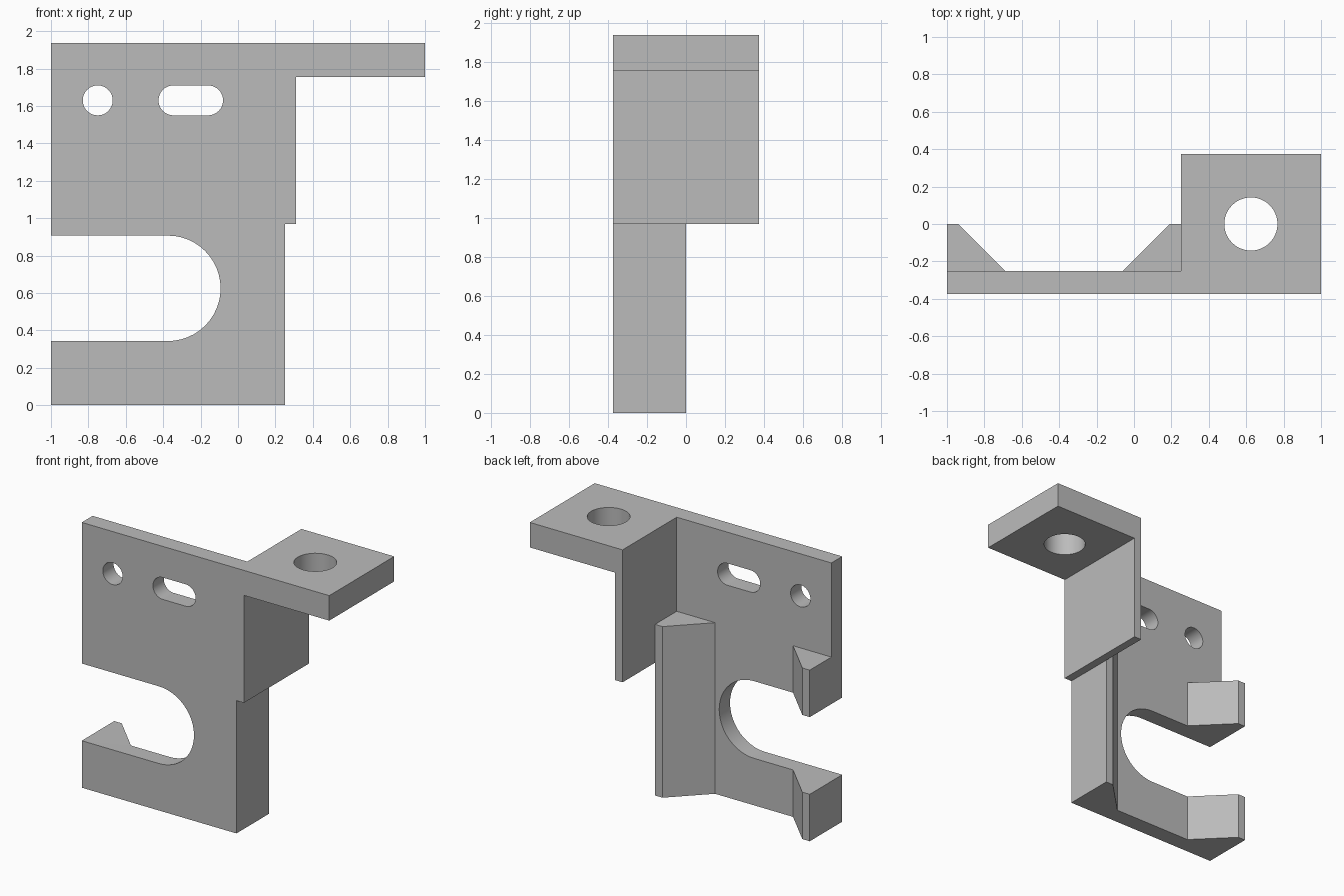
import bpy, bmesh, math
from mathutils import Vector

cube = bpy.data.objects.get("Cube")
if cube:
    bpy.data.objects.remove(cube)

grey = bpy.data.materials.new("plain_grey")
grey.use_nodes = True
colour = (0.5, 0.5, 0.5, 1)
grey.diffuse_color = colour
grey.node_tree.nodes["Principled BSDF"].inputs["Base Color"].default_value = colour


def prism(name, outline, start, end, axis):
    """Extrude a 2D outline: (x, z) along y, or (x, y) along z."""
    def place(p, d):
        return (p[0], d, p[1]) if axis == "y" else (p[0], p[1], d)
    bm = bmesh.new()
    face = bm.faces.new([bm.verts.new(place(p, start)) for p in outline])
    made = bmesh.ops.extrude_face_region(bm, geom=[face])["geom"]
    shift = Vector(place((0, 0), end - start))
    bmesh.ops.translate(bm, vec=shift, verts=[g for g in made if isinstance(g, bmesh.types.BMVert)])
    bmesh.ops.recalc_face_normals(bm, faces=bm.faces)
    mesh = bpy.data.meshes.new(name)
    bm.to_mesh(mesh)
    bm.free()
    mesh.materials.append(grey)
    obj = bpy.data.objects.new(name, mesh)
    bpy.context.collection.objects.link(obj)
    return obj


def capsule(x1, x2, y, r, steps=24):
    """Outline with round ends centred on x1 and x2; a circle when they match."""
    pts = []
    for cx, turn in ((x2, -0.5), (x1, 0.5)):
        for i in range(steps + (x1 != x2)):
            a = math.pi * (turn + i / steps)
            pts.append((cx + r * math.cos(a), y + r * math.sin(a)))
    return pts


def combine(target, tool, operation):
    mod = target.modifiers.new(operation, "BOOLEAN")
    mod.operation = operation
    mod.solver = "EXACT"
    mod.object = tool
    bpy.context.view_layer.objects.active = target
    bpy.ops.object.modifier_apply(modifier=mod.name)
    bpy.data.objects.remove(tool)


FRONT, INNER, BACK = -0.375, -0.25, 0.375
TOP, STEP, SHELF = 1.9375, 0.97, 1.755
EDGE, WALL = 0.25, 0.31

# Front plate with its stepped side and top arm
bracket = prism("bracket", [(-1, 0), (EDGE, 0), (EDGE, STEP), (WALL, STEP), (WALL, SHELF),
                            (1, SHELF), (1, TOP), (-1, TOP)], FRONT, INNER, "y")

# Side wall and mounting shelf
combine(bracket, prism("shelf", [(EDGE, STEP), (WALL, STEP), (WALL, SHELF), (1, SHELF),
                                 (1, TOP), (EDGE, TOP)], FRONT, BACK, "y"), "UNION")

# Sloped ribs behind both edges of the plate
for outer, flat, foot in ((-1, -0.94, -0.69), (EDGE, 0.19, -0.06)):
    outline = [(outer, -0.3), (foot, -0.3), (foot, INNER), (flat, 0), (outer, 0)]
    combine(bracket, prism("rib", outline, 0, 1.25, "z"), "UNION")

# Open slot, round hole, long hole and shelf hole
for name, outline, start, end, axis in (
        ("open_slot", capsule(-1.5, -0.375, 0.625, 0.282), -1, 1, "y"),
        ("round_hole", capsule(-0.75, -0.75, 1.63, 0.08), -1, 1, "y"),
        ("long_hole", capsule(-0.345, -0.16, 1.63, 0.08), -1, 0, "y"),
        ("shelf_hole", capsule(0.625, 0.625, 0, 0.142), 1.5, 2.2, "z")):
    combine(bracket, prism(name, outline, start, end, axis), "DIFFERENCE")

# Clean up coplanar seams and smooth the round cuts
bm = bmesh.new()
bm.from_mesh(bracket.data)
bmesh.ops.remove_doubles(bm, verts=bm.verts, dist=0.0001)
bmesh.ops.dissolve_limit(bm, angle_limit=math.radians(0.5), verts=bm.verts, edges=bm.edges)
bm.to_mesh(bracket.data)
bm.free()
bpy.ops.object.select_all(action="DESELECT")
bracket.select_set(True)
bpy.context.view_layer.objects.active = bracket
bpy.ops.object.shade_smooth_by_angle(angle=math.radians(30))
